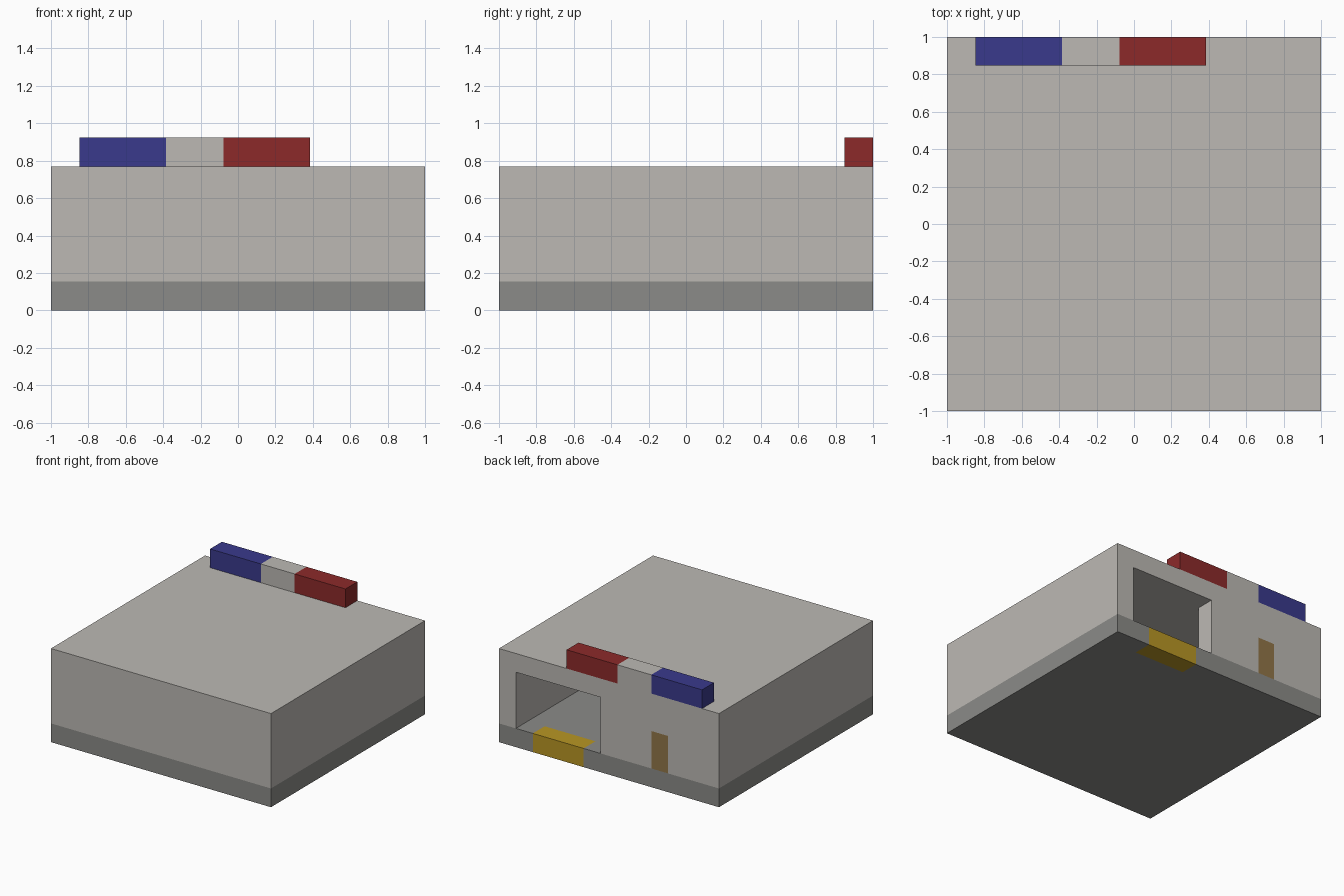
import bpy
import bmesh

cube = bpy.data.objects.get("Cube")
if cube:
    bpy.data.objects.remove(cube, do_unlink=True)

SIZE = 26          # plan width in blocks
U = 2 / SIZE       # one block
T = 2              # wall, slab and roof thickness in blocks
IN = SIZE - T      # inner face of the far walls


def material(name, hex_colour):
    rgb = []
    for i in (0, 2, 4):
        c = int(hex_colour[i:i + 2], 16) / 255
        rgb.append(c / 12.92 if c < 0.04045 else ((c + 0.055) / 1.055) ** 2.4)
    mat = bpy.data.materials.new(name)
    mat.use_nodes = True
    mat.diffuse_color = (*rgb, 1)
    mat.node_tree.nodes["Principled BSDF"].inputs["Base Color"].default_value = (*rgb, 1)
    return mat


def prism(name, plan, z0, z1, mat):
    """Extrude a plan outline, given in blocks, from z0 to z1."""
    bm = bmesh.new()
    verts = [bm.verts.new((x * U - 1, y * U - 1, z0 * U)) for x, y in plan]
    face = bm.faces.new(verts)
    ext = bmesh.ops.extrude_face_region(bm, geom=[face])
    top = [g for g in ext["geom"] if isinstance(g, bmesh.types.BMVert)]
    bmesh.ops.translate(bm, verts=top, vec=(0, 0, (z1 - z0) * U))
    bmesh.ops.recalc_face_normals(bm, faces=bm.faces)
    mesh = bpy.data.meshes.new(name)
    bm.to_mesh(mesh)
    bm.free()
    mesh.materials.append(mat)
    obj = bpy.data.objects.new(name, mesh)
    bpy.context.collection.objects.link(obj)
    return obj


def back_block(name, x0, x1, z0, z1, mat):
    """Block along the back edge, as deep as the wall."""
    return prism(name, [(x0, IN), (x1, IN), (x1, SIZE), (x0, SIZE)], z0, z1, mat)


plaster = material("warm light grey", "BCB9B4")
concrete = material("concrete grey", "8B8B88")
blue = material("deep blue", "3A3A8C")
red = material("dark red", "8C2A2A")
yellow = material("ochre yellow", "B89624")
wood = material("door brown", "917648")

# Foundation slab with a notch for the yellow threshold
prism("foundation", [(0, 0), (SIZE, 0), (SIZE, SIZE), (22, SIZE), (22, IN),
                     (16, IN), (16, SIZE), (0, SIZE)], 0, T, concrete)
back_block("threshold", 16, 22, 0, T, yellow)

# Walls wrap from the garage opening around to the door
prism("outer_walls", [(0, 0), (SIZE, 0), (SIZE, SIZE), (IN, SIZE), (IN, T),
                      (T, T), (T, IN), (6, IN), (6, SIZE), (0, SIZE)], T, 8, plaster)
back_block("back_pier", 8, 14, T, 8, plaster)
back_block("door_lintel", 6, 8, 6, 8, plaster)
back_block("door", 6, 8, T, 6, wood)

# Flat roof
prism("roof", [(0, 0), (SIZE, 0), (SIZE, SIZE), (0, SIZE)], 8, 10, plaster)

# Light bar along the back of the roof
back_block("blue_light", 2, 8, 10, 12, blue)
back_block("light_bar_middle", 8, 12, 10, 12, plaster)
back_block("red_light", 12, 18, 10, 12, red)
